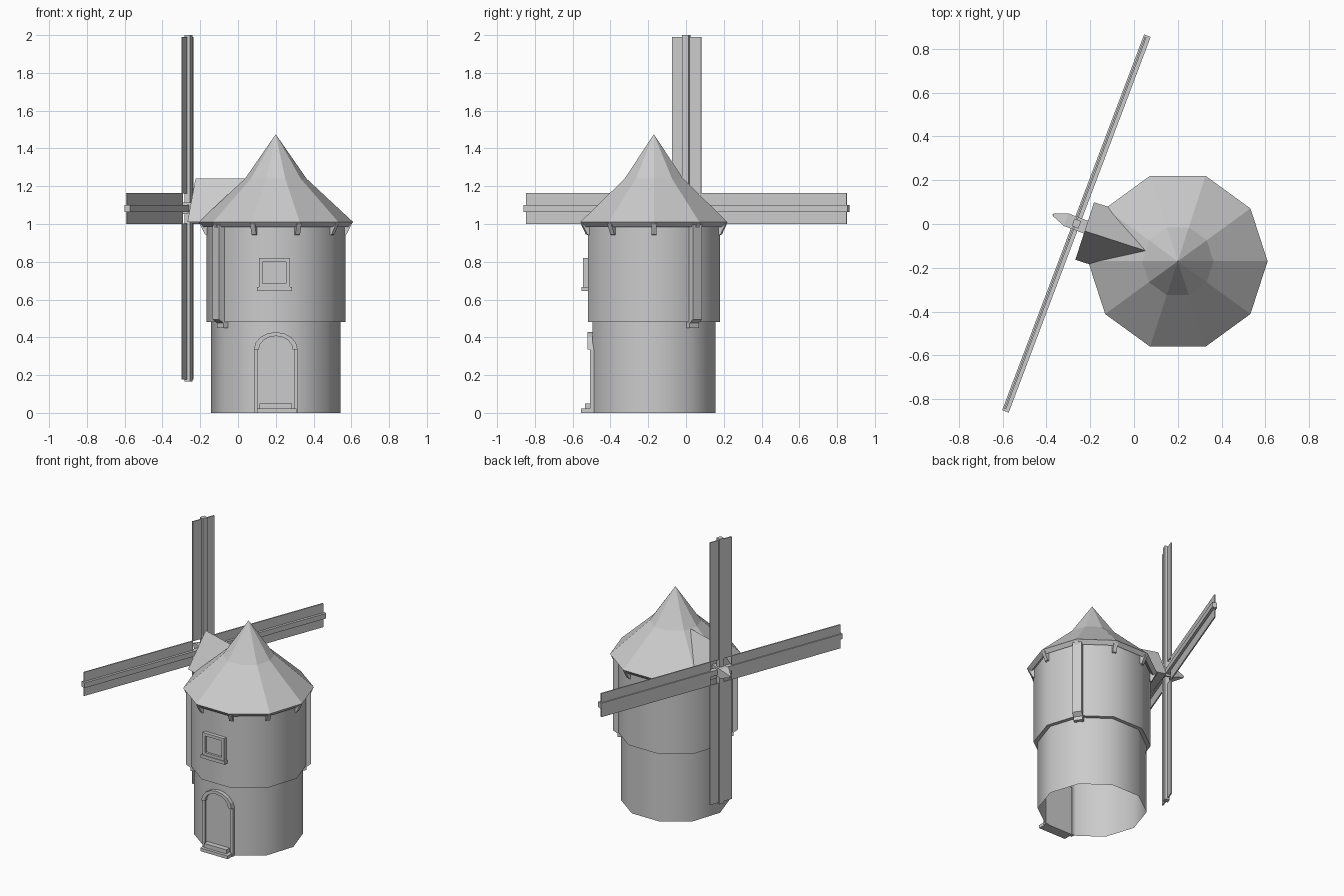
import bpy, bmesh
from math import radians, sin, cos, pi
from mathutils import Matrix, Vector

if "Cube" in bpy.data.objects:
    bpy.data.objects.remove(bpy.data.objects["Cube"])

TOWER = Matrix.Translation((0.2, -0.17, 0))


def turned(deg):
    """Tower frame with local x pointing outward at the given angle."""
    return TOWER @ Matrix.Rotation(radians(deg), 4, 'Z')


def finish(name, bm, mat, closed=True):
    if closed:
        bmesh.ops.recalc_face_normals(bm, faces=bm.faces)
    me = bpy.data.meshes.new(name)
    bm.to_mesh(me)
    bm.free()
    me.transform(mat)
    ob = bpy.data.objects.new(name, me)
    bpy.context.collection.objects.link(ob)
    return ob


def box(name, lo, hi, mat=Matrix()):
    bm = bmesh.new()
    lo, hi = Vector(lo), Vector(hi)
    bmesh.ops.create_cube(bm, size=1, matrix=Matrix.Translation((lo + hi) / 2)
                          @ Matrix.Diagonal((*(hi - lo), 1)))
    return finish(name, bm, mat)


def prism(name, pts, direction, mat=Matrix()):
    bm = bmesh.new()
    f = bm.faces.new([bm.verts.new(p) for p in pts])
    g = bmesh.ops.extrude_face_region(bm, geom=[f], use_keep_orig=True)
    vs = [v for v in g['geom'] if isinstance(v, bmesh.types.BMVert)]
    bmesh.ops.translate(bm, verts=vs, vec=direction)
    return finish(name, bm, mat)


def lathe(name, profile, sides, mat, start=0.0):
    bm = bmesh.new()
    rings = []
    for r, z in profile:
        if r == 0:
            rings.append([bm.verts.new((0, 0, z))] * sides)
        else:
            rings.append([bm.verts.new((r * cos(start + 2 * pi * i / sides),
                                        r * sin(start + 2 * pi * i / sides), z))
                          for i in range(sides)])
    for a, b in zip(rings, rings[1:]):
        for i in range(sides):
            j = (i + 1) % sides
            bm.faces.new(list(dict.fromkeys([a[i], a[j], b[j], b[i]])))
    return finish(name, bm, mat, False)


# Ten-sided tower, open below, with a wider upper storey
tower = lathe("tower", [(.342, 0), (.342, .48), (.368, .48), (.368, 1.01)], 10, TOWER)
bpy.context.view_layer.objects.active = tower
tower.select_set(True)
bpy.ops.object.shade_smooth_by_angle(angle=radians(40))

# Two-pitch roof with a thick eave
lathe("roof", [(.368, 1.0), (.388, .985), (.41, 1.01), (.163, 1.24), (0, 1.475)], 10, TOWER)

# Eave brackets at the corners
for i in range(10):
    prism("eave_bracket", [(.36, -.013, .94), (.375, -.013, .945), (.402, -.013, 1.0),
                           (.36, -.013, 1.02)], (0, .026, 0), turned(36 * i))

# Pilasters on two opposite corners
for deg in (36, 216):
    prism("pilaster", [(.335, -.03, .45), (.364, -.03, .45), (.364, -.03, .475),
                       (.392, -.03, .495), (.392, -.03, 1.0), (.335, -.03, 1.0)],
          (0, .06, 0), turned(deg))

# Dormer gable that carries the sail shaft
prism("dormer", [(.447, -.138, 1.01), (.447, .138, 1.01), (.447, 0, 1.24)],
      (-.29, 0, 0), turned(162))

# Arched door: panel, frame and projecting hood


def arch(r, base, top_only=False, y=0.0):
    ang = [pi * i / 8 for i in range(9)]
    pts = [(.2 + r * cos(a), y, .335 + .8 * r * sin(a)) for a in ang]
    return pts if top_only else [(.2 + r, y, base)] + pts + [(.2 - r, y, base)]


def arch_band(name, r_out, r_in, y0, y1, top_only):
    o0, i0 = arch(r_out, 0, top_only), arch(r_in, 0, top_only)
    bm = bmesh.new()
    rows = [[bm.verts.new((x, y, z)) for x, _, z in line]
            for line, y in ((o0, y0), (o0, y1), (i0, y1), (i0, y0))]
    for k in range(4):
        a, b = rows[k], rows[(k + 1) % 4]
        for n in range(len(a) - 1):
            bm.faces.new([a[n], a[n + 1], b[n + 1], b[n]])
    for n in (0, -1):
        bm.faces.new([row[n] for row in rows])
    return finish(name, bm, Matrix())


prism("door", arch(.1, 0, y=-.485), (0, -.014, 0))
arch_band("door_frame", .116, .096, -.48, -.507, False)
arch_band("door_hood", .116, .09, -.48, -.522, True)
box("lower_step", (.10, -.555, 0), (.31, -.49, .022))
box("upper_step", (.115, -.535, .022), (.285, -.49, .05))

# Window: four frame bars, pane and sill
box("window_pane", (.12, -.53, .67), (.265, -.50, .815))
for x in (.11, .255):
    box("window_side", (x, -.545, .665), (x + .02, -.50, .82))
for z in (.665, .80):
    box("window_rail", (.13, -.545, z), (.255, -.50, z + .02))
box("window_sill", (.10, -.552, .645), (.285, -.50, .667))

# Sail frame: local x along the shaft outward, y and z in the sail plane
SAIL = Matrix.Translation((-.263, .002, 1.0825)) @ Matrix.Rotation(radians(159.3), 4, 'Z')
for i in range(4):
    m = SAIL @ Matrix.Rotation(pi / 2 * i, 4, 'X')
    box("sail_spar", (-.016, -.018, 0), (.016, .018, .917), m)
    box("sail_panel", (.001, -.082, .08), (.009, .082, .907), m)

# Hub with pointed nose, turned about the shaft axis
lathe("hub", [(0, -.10), (.043, -.10), (.043, .05), (.008, .113), (0, .116)], 4,
      SAIL @ Matrix.Rotation(pi / 2, 4, 'Y'), pi / 4)
